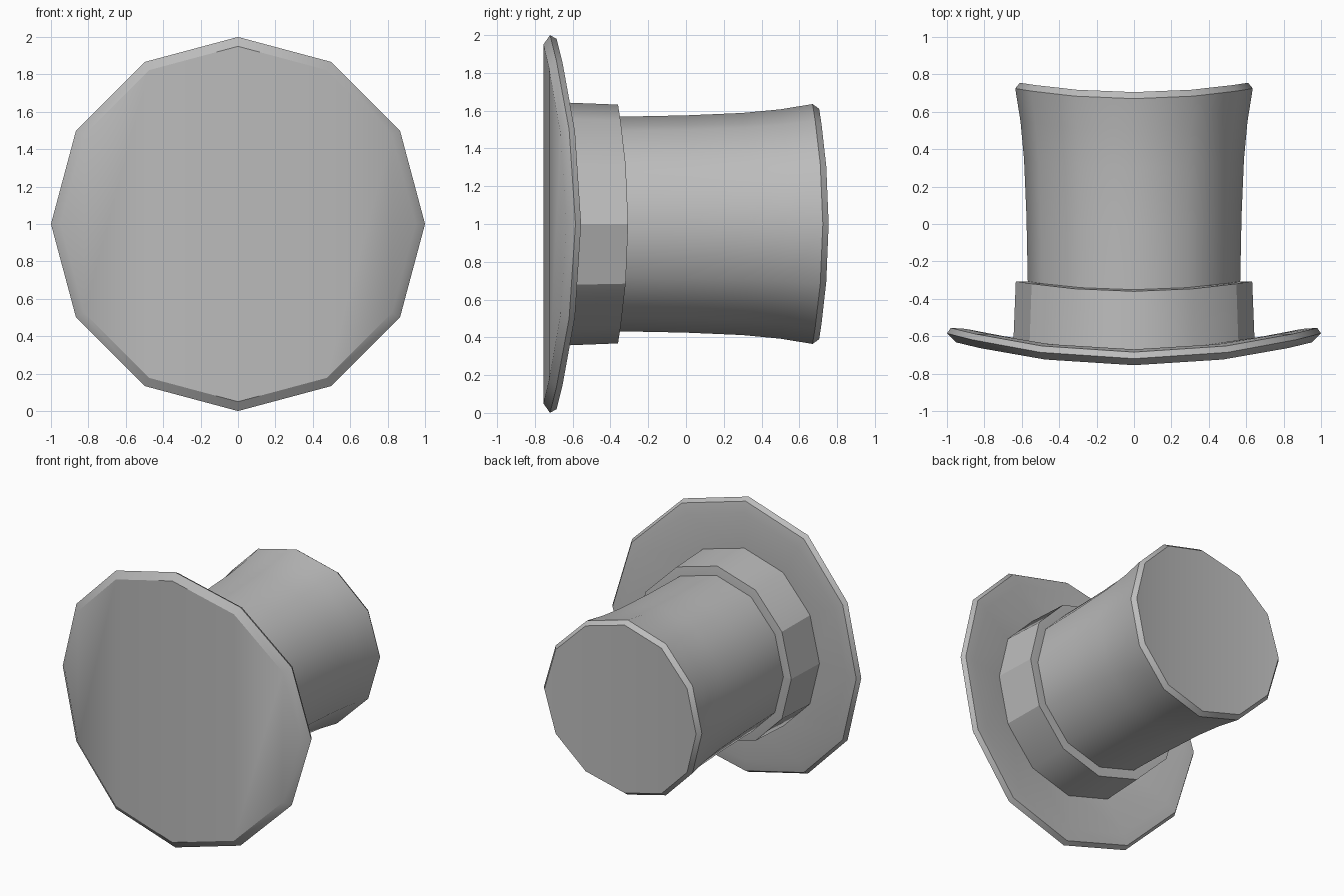
import bpy, bmesh, math

cube = bpy.data.objects.get("Cube")
if cube:
    bpy.data.objects.remove(cube, do_unlink=True)

SIDES = 12
BEND = 0.135      # the whole hat curls backwards towards its left and right edges

grey = bpy.data.materials.new("grey felt")
grey.use_nodes = True
colour = (0.5, 0.5, 0.5, 1)
grey.diffuse_color = colour
grey.node_tree.nodes["Principled BSDF"].inputs["Base Color"].default_value = colour


def turned_part(name, profile, smooth_angle, sharp_beyond=None):
    """Turn (y, radius) pairs around the y axis, bend, and cap both ends in strips."""
    bm = bmesh.new()
    rings = []
    for y, r in profile:
        ring = []
        for k in range(SIDES):
            a = math.tau * k / SIDES
            x = r * math.cos(a)
            ring.append(bm.verts.new((x, y + BEND * x * x, 1 + r * math.sin(a))))
        rings.append(ring)
    for lower, upper in zip(rings, rings[1:]):
        for k in range(SIDES):
            n = (k + 1) % SIDES
            bm.faces.new((lower[k], lower[n], upper[n], upper[k]))
    # upright strips follow the bend across each end
    for ring in (rings[0], rings[-1]):
        for k in range(SIDES // 2):
            corners = [ring[k], ring[k + 1], ring[SIDES - k - 1], ring[-k]]
            bm.faces.new(list(dict.fromkeys(corners)))
    bmesh.ops.recalc_face_normals(bm, faces=bm.faces)
    mesh = bpy.data.meshes.new(name)
    bm.to_mesh(mesh)
    bm.free()
    mesh.materials.append(grey)
    obj = bpy.data.objects.new(name, mesh)
    bpy.context.collection.objects.link(obj)
    bpy.ops.object.select_all(action="DESELECT")
    obj.select_set(True)
    bpy.context.view_layer.objects.active = obj
    bpy.ops.object.shade_smooth_by_angle(angle=math.radians(smooth_angle))
    # crisp facets towards the sides
    if sharp_beyond:
        for e in mesh.edges:
            if all(abs(mesh.vertices[v].co.x) > sharp_beyond for v in e.vertices):
                e.use_edge_sharp = True
    return obj


# Wide brim with a bevelled rim
turned_part("brim", [(-0.755, 0.95), (-0.72, 1.0), (-0.685, 0.98), (-0.67, 0.9), (-0.67, 0.6)], 32)

# Band around the foot of the crown
turned_part("hat_band", [(-0.69, 0.645), (-0.36, 0.632), (-0.35, 0.56)], 32, 0.5)

# Flared crown with a bevelled top edge
turned_part("crown", [(-0.7, 0.56), (-0.35, 0.568), (0, 0.575), (0.3, 0.588),
                      (0.5, 0.607), (0.67, 0.635), (0.705, 0.61)], 32)
